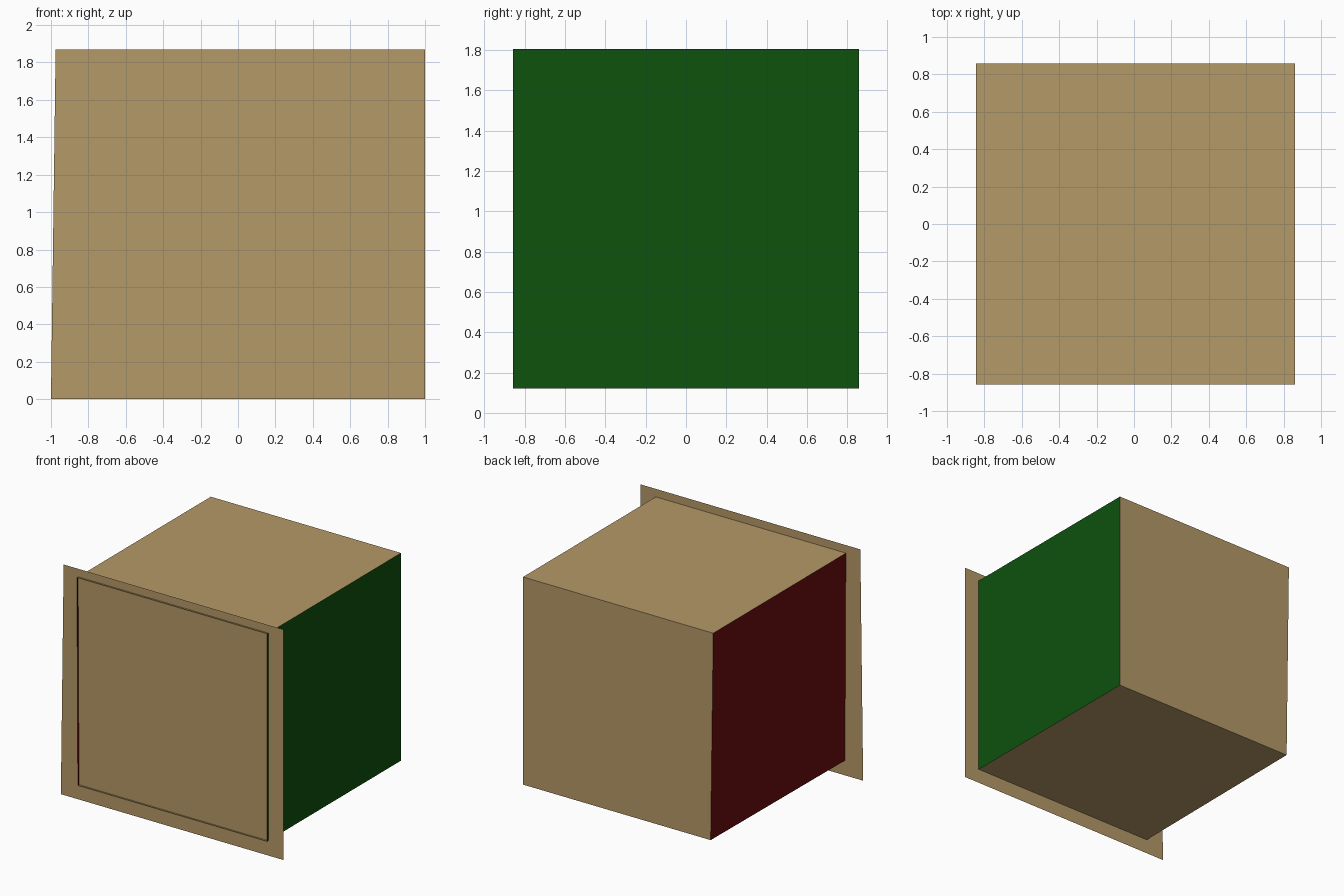
import bpy

if "Cube" in bpy.data.objects:
    bpy.data.objects.remove(bpy.data.objects["Cube"])


def material(name, rgb):
    m = bpy.data.materials.new(name)
    m.diffuse_color = (*rgb, 1.0)
    m.use_nodes = True
    m.node_tree.nodes["Principled BSDF"].inputs["Base Color"].default_value = m.diffuse_color
    return m


tan = material("tan", (0.46, 0.32, 0.14))
red = material("red", (0.15, 0.004, 0.004))
green = material("green", (0.004, 0.085, 0.004))


def panel(name, corners, mat):
    """A single flat four-cornered sheet."""
    mesh = bpy.data.meshes.new(name)
    mesh.from_pydata(corners, [], [(0, 1, 2, 3)])
    mesh.materials.append(mat)
    obj = bpy.data.objects.new(name, mesh)
    bpy.context.collection.objects.link(obj)
    return obj


# Room limits; the left side leans slightly and is open at the front
R, F, B = 0.862, -0.858, 0.858
Z0, Z1 = 0.12, 1.805
LT, LF, LB = -0.845, -0.837, -0.822   # left edge: ceiling, floor front, floor back

floor_front_l, floor_back_l = (LF, F, Z0), (LB, B, Z0)
floor_front_r, floor_back_r = (R, F, Z0), (R, B, Z0)
top_front_l, top_back_l = (LT, F, Z1), (LT, B, Z1)
top_front_r, top_back_r = (R, F, Z1), (R, B, Z1)

panel("floor", [floor_front_l, floor_front_r, floor_back_r, floor_back_l], tan)
panel("ceiling", [top_front_l, top_back_l, top_back_r, top_front_r], tan)
panel("back_wall", [floor_back_l, floor_back_r, top_back_r, top_back_l], tan)
panel("left_wall", [floor_front_l, floor_back_l, top_back_l, top_front_l], red)
panel("right_wall", [floor_front_r, top_front_r, top_back_r, floor_back_r], green)

# Oversized front sheet, set just behind the room's front rim
Y = -0.843
panel("front_panel", [(-1, Y, 0), (1, Y, 0), (1, Y, 1.87), (-0.975, Y, 1.87)], tan)
